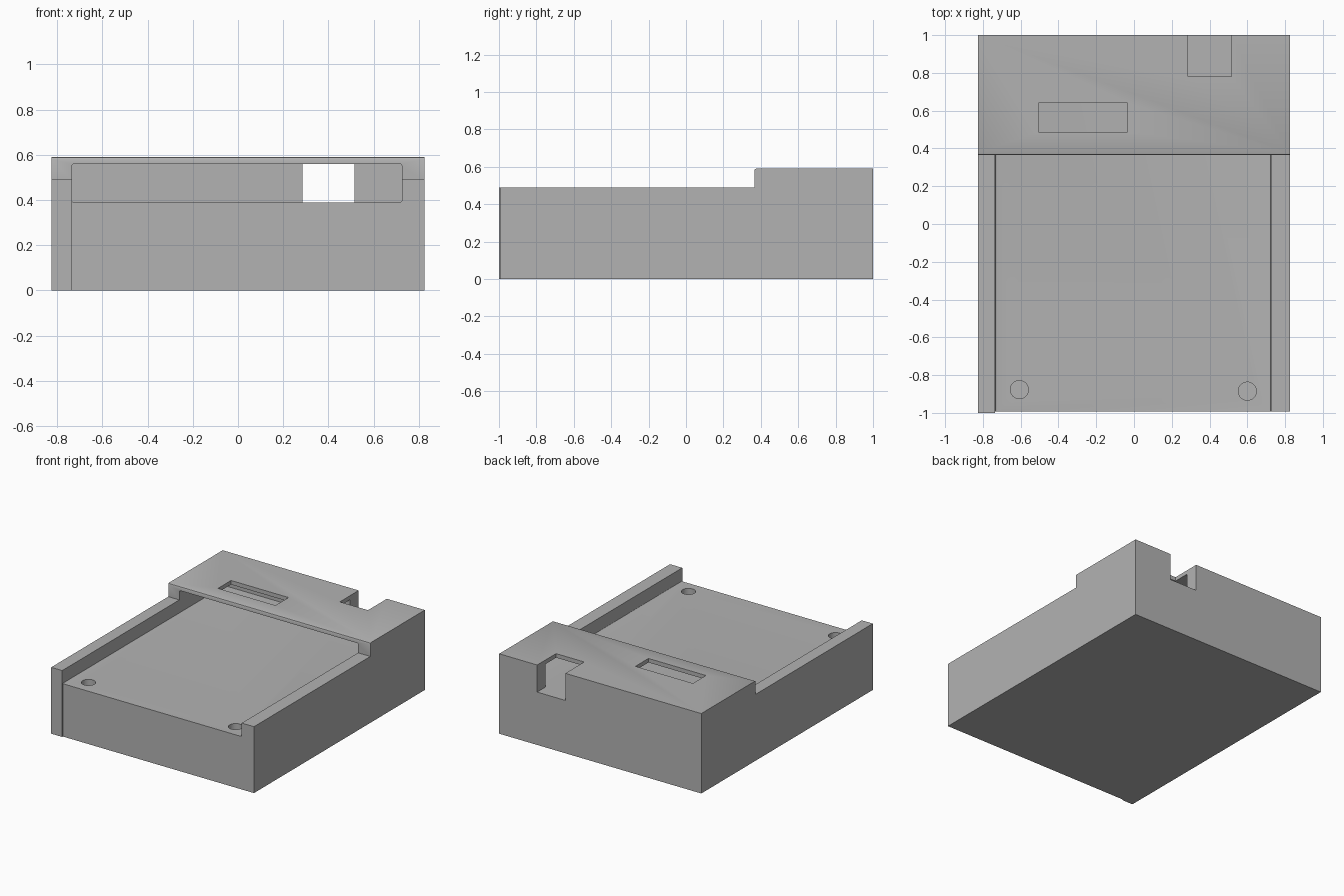
import bpy
import bmesh
from mathutils import Matrix

old = bpy.data.objects.get("Cube")
if old:
    bpy.data.objects.remove(old, do_unlink=True)

# Single grey plastic colour
grey = bpy.data.materials.new("plain_grey")
grey.use_nodes = True
grey.diffuse_color = (0.45, 0.45, 0.45, 1)
grey.node_tree.nodes["Principled BSDF"].inputs["Base Color"].default_value = (0.45, 0.45, 0.45, 1)


def make(name, bm):
    bmesh.ops.recalc_face_normals(bm, faces=bm.faces)
    mesh = bpy.data.meshes.new(name)
    bm.to_mesh(mesh)
    bm.free()
    mesh.materials.append(grey)
    obj = bpy.data.objects.new(name, mesh)
    bpy.context.collection.objects.link(obj)
    return obj


def box(name, x, y, z, round_edges=0):
    bm = bmesh.new()
    bmesh.ops.create_cube(bm, size=1)
    for v in bm.verts:
        for i, span in enumerate((x, y, z)):
            v.co[i] = span[0] if v.co[i] < 0 else span[1]
    if round_edges:
        # Soften only the long edges running front to back
        edges = [e for e in bm.edges if abs(e.verts[0].co.y - e.verts[1].co.y) > 0.1]
        bmesh.ops.bevel(bm, geom=edges, offset=round_edges, segments=3,
                        profile=0.5, affect='EDGES')
    return make(name, bm)


def cylinder(name, x, y, radius, bottom, top):
    bm = bmesh.new()
    bmesh.ops.create_cone(bm, cap_ends=True, segments=32, radius1=radius, radius2=radius,
                          depth=top - bottom,
                          matrix=Matrix.Translation((x, y, (top + bottom) / 2)))
    return make(name, bm)


# Body: stepped side profile extruded across the width
HALF = 0.825
profile = [(-1, 0), (1, 0), (1, 0.59), (0.375, 0.59), (0.368, 0.587),
           (0.365, 0.58), (0.365, 0.49), (-1, 0.49)]
bm = bmesh.new()
face = bm.faces.new([bm.verts.new((-HALF, y, z)) for y, z in profile])
side = bmesh.ops.extrude_face_region(bm, geom=[face])
bmesh.ops.translate(bm, vec=(2 * HALF, 0, 0),
                    verts=[g for g in side["geom"] if isinstance(g, bmesh.types.BMVert)])
body = make("tray_body", bm)

# Pocket, front trim, rear cable notch, roof slot and two blind holes
cutters = [
    box("pocket_cutter", (-0.735, 0.725), (-1.2, 0.9), (0.39, 0.56), 0.01),
    box("front_trim_cutter", (-0.735, 1), (-1.2, -0.992), (-0.2, 0.8)),
    box("rear_notch_cutter", (0.285, 0.515), (0.78, 1.2), (0.39, 0.8)),
    box("roof_slot_cutter", (-0.505, -0.035), (0.488, 0.64), (0.5, 0.8)),
    cylinder("left_hole_cutter", 0.6, -0.885, 0.048, 0.3, 0.45),
    cylinder("right_hole_cutter", -0.607, -0.877, 0.048, 0.3, 0.45),
]
bpy.context.view_layer.objects.active = body
body.select_set(True)
for cutter in cutters:
    mod = body.modifiers.new(cutter.name, 'BOOLEAN')
    mod.operation = 'DIFFERENCE'
    mod.solver = 'EXACT'
    mod.object = cutter
    bpy.ops.object.modifier_apply(modifier=mod.name)
    bpy.data.objects.remove(cutter, do_unlink=True)

bpy.ops.object.shade_smooth_by_angle()
